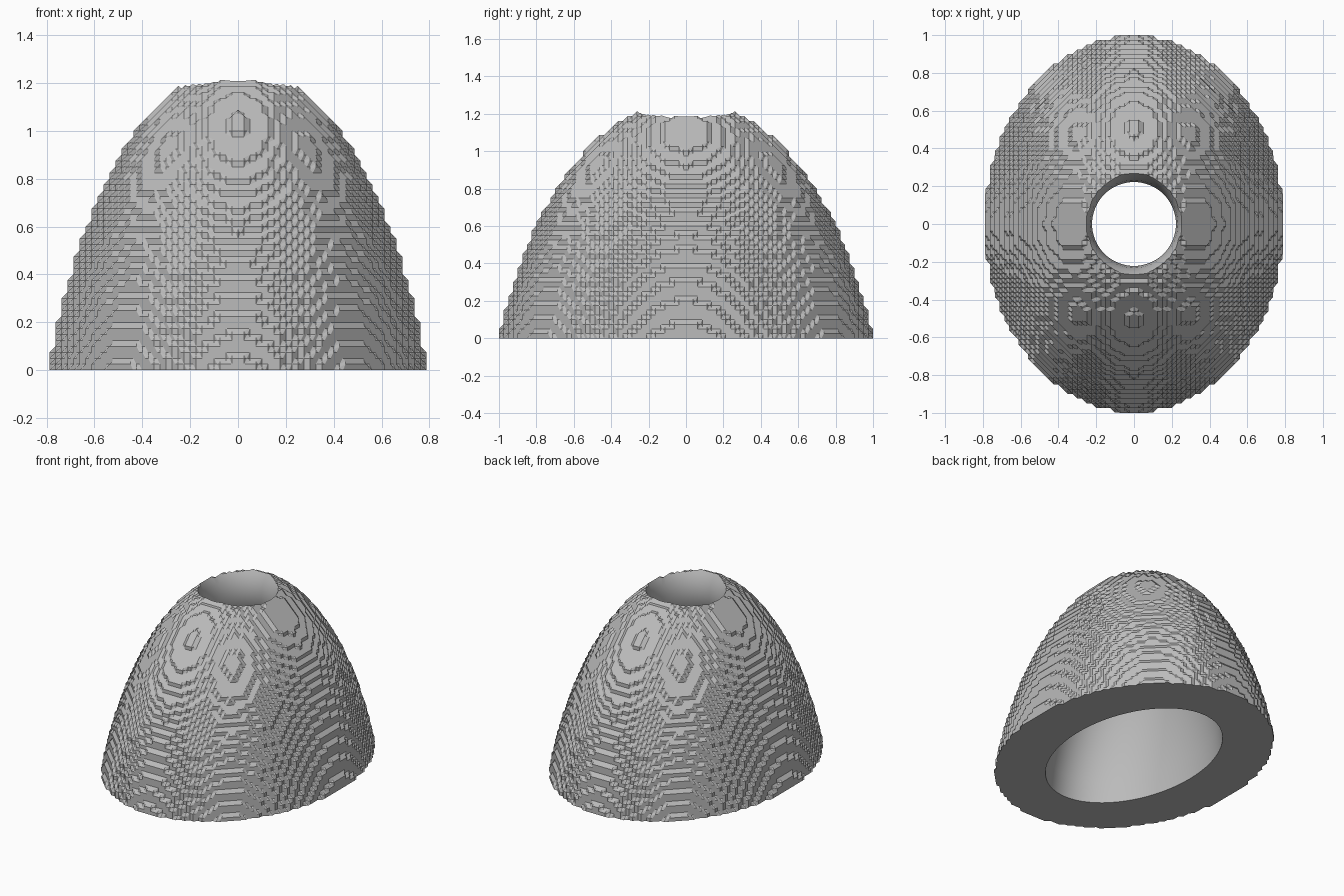
import bpy, bmesh, math
from itertools import product

cube = bpy.data.objects.get("Cube")
if cube:
    bpy.data.objects.remove(cube, do_unlink=True)

STEP = 0.025          # size of one terrace
RX, RY = 0.79, 1.0    # half axes of the base


def inside(i, j, k):
    x, y, z = i * STEP, (j + 0.5) * STEP, k * STEP
    return (x / RX) ** 2 + (y / RY) ** 2 < 1 - 0.427 * z - 0.283 * z * z and k > -4


# The four corners of each side of a unit cell, in cyclic order
SIDES = []
for axis, side in product(range(3), (0, 1)):
    ring = []
    for u, v in ((0, 0), (1, 0), (1, 1), (0, 1)):
        corner = [u, v]
        corner.insert(axis, side)
        ring.append(tuple(corner))
    SIDES.append(ring)


def cell_loops(cell, full):
    """Trace the surface loops through one cell, as doubled-grid edge midpoints."""
    links = {}

    def mid(a, b):
        return tuple(2 * c + p + q for c, p, q in zip(cell, a, b))

    def link(p, q):
        links.setdefault(p, []).append(q)
        links.setdefault(q, []).append(p)

    for ring in SIDES:
        cuts = [mid(ring[n], ring[n - 1]) for n in range(4) if full[ring[n]] != full[ring[n - 1]]]
        if len(cuts) == 2:
            link(*cuts)
        elif len(cuts) == 4:
            for n in range(4):
                if full[ring[n]]:
                    link(mid(ring[n], ring[n - 1]), mid(ring[n], ring[(n + 1) % 4]))
    while links:
        start = next(iter(links))
        loop, point = [], start
        while point in links:
            loop.append(point)
            options = links.pop(point)
            point = next((q for q in options if q in links), start)
        yield loop


# Terraced outer dome
NX, NY, NZ = 34, 42, 54
grid = {p: inside(*p) for p in product(range(-NX, NX + 1), range(-NY, NY + 1), range(-5, NZ))}
corners = list(product((0, 1), repeat=3))
bm = bmesh.new()
verts = {}


def vertex(p):
    if p not in verts:
        verts[p] = bm.verts.new((p[0] * STEP / 2, (p[1] + 1) * STEP / 2, p[2] * STEP / 2))
    return verts[p]


for cell in product(range(-NX, NX), range(-NY, NY), range(-5, NZ - 1)):
    full = {c: grid[cell[0] + c[0], cell[1] + c[1], cell[2] + c[2]] for c in corners}
    if 0 < sum(full.values()) < 8:
        for loop in cell_loops(cell, full):
            bm.faces.new([vertex(p) for p in loop])

bmesh.ops.recalc_face_normals(bm, faces=bm.faces[:])
bmesh.ops.triangulate(bm, faces=bm.faces[:])
# Flat base
cut = bmesh.ops.bisect_plane(bm, geom=bm.verts[:] + bm.edges[:] + bm.faces[:], dist=1e-5,
                             plane_co=(0, 0, 0.001), plane_no=(0, 0, 1), clear_inner=True)
rim = [e for e in bm.edges if e.is_boundary]
bmesh.ops.contextual_create(bm, geom=rim)
for v in bm.verts:
    if v.co.z < 0.002:
        v.co.z = 0
bmesh.ops.dissolve_limit(bm, angle_limit=math.radians(1), verts=bm.verts[:], edges=bm.edges[:])
bmesh.ops.recalc_face_normals(bm, faces=bm.faces[:])


def make_object(name, bm):
    mesh = bpy.data.meshes.new(name)
    bm.to_mesh(mesh)
    bm.free()
    obj = bpy.data.objects.new(name, mesh)
    bpy.context.collection.objects.link(obj)
    return obj


dome = make_object("terraced_dome", bm)

# Smooth hollow: oval at the base, narrowing to a round throat, flaring at the rim
PROFILE = [(-0.1, 0.465, 0.685), (0, 0.46, 0.68), (0.15, 0.45, 0.66), (0.3, 0.43, 0.62),
           (0.45, 0.4, 0.565), (0.6, 0.36, 0.49), (0.75, 0.305, 0.39), (0.87, 0.26, 0.3),
           (0.97, 0.232, 0.242), (1.06, 0.222, 0.222), (1.13, 0.232, 0.232),
           (1.18, 0.25, 0.25), (1.23, 0.28, 0.28), (1.35, 0.36, 0.36)]
SEGMENTS = 72
bm = bmesh.new()
rings = []
for z, rx, ry in PROFILE:
    angles = [2 * math.pi * n / SEGMENTS for n in range(SEGMENTS)]
    rings.append([bm.verts.new((rx * math.cos(a), ry * math.sin(a), z)) for a in angles])
for low, high in zip(rings, rings[1:]):
    for n in range(SEGMENTS):
        bm.faces.new((low[n - 1], low[n], high[n], high[n - 1]))
bm.faces.new(rings[0][::-1])
bm.faces.new(rings[-1])
bmesh.ops.recalc_face_normals(bm, faces=bm.faces[:])
hollow = make_object("hollow_cutter", bm)
hollow.hide_render = True

# Grey material
grey = bpy.data.materials.new("plain_grey")
grey.use_nodes = True
colour = (0.5, 0.5, 0.5, 1)
grey.diffuse_color = colour
grey.node_tree.nodes["Principled BSDF"].inputs["Base Color"].default_value = colour
dome.data.materials.append(grey)
hollow.data.materials.append(grey)

# Cut the hollow and keep the terraces crisp
mod = dome.modifiers.new("hollow", "BOOLEAN")
mod.operation = "DIFFERENCE"
mod.solver = "MANIFOLD"
mod.object = hollow
bpy.ops.object.select_all(action="DESELECT")
dome.select_set(True)
bpy.context.view_layer.objects.active = dome
bpy.ops.object.modifier_apply(modifier=mod.name)
bpy.data.objects.remove(hollow, do_unlink=True)
bpy.ops.object.shade_smooth_by_angle(angle=math.radians(22))
